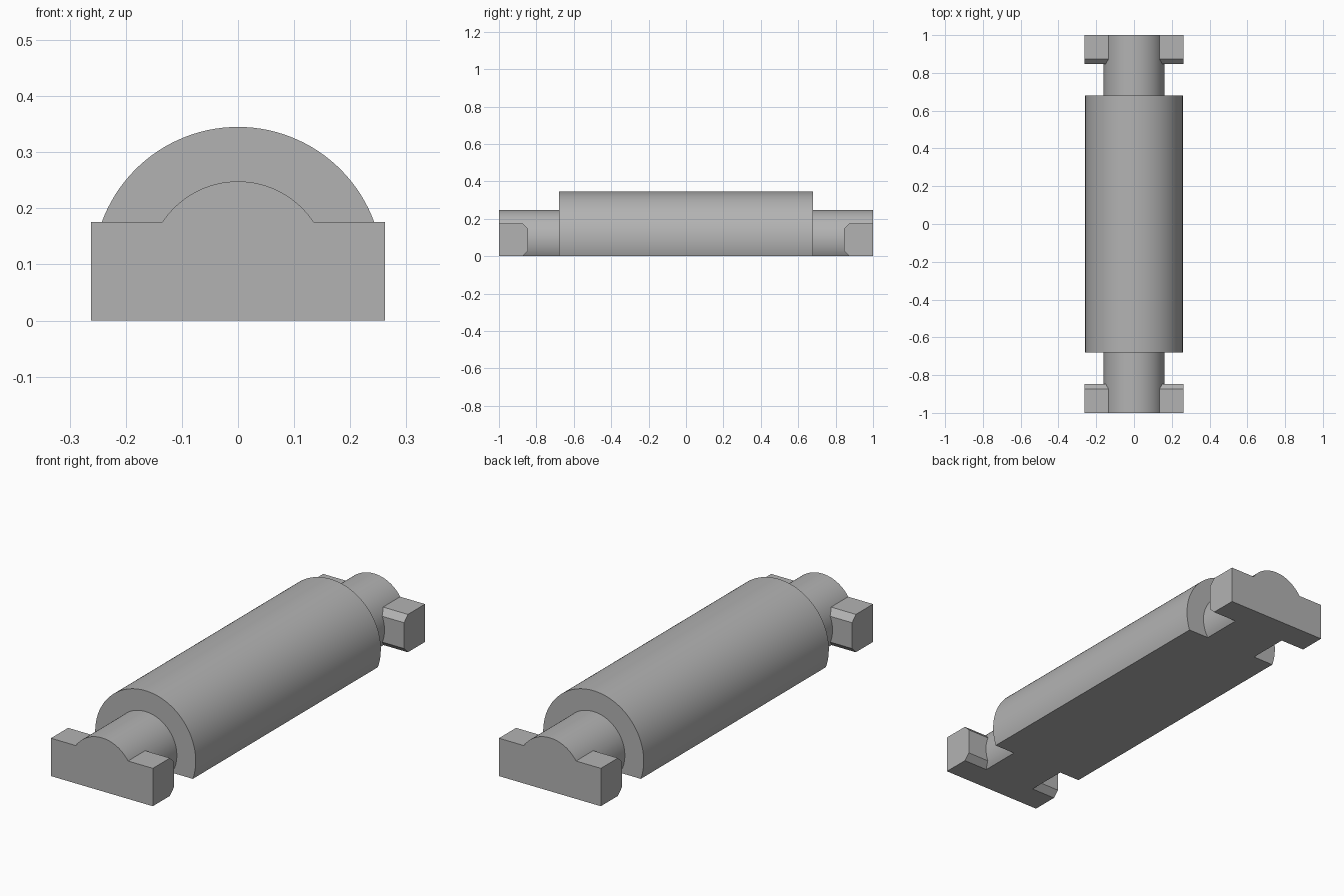
import bpy, bmesh, math

if "Cube" in bpy.data.objects:
    bpy.data.objects.remove(bpy.data.objects["Cube"], do_unlink=True)

AXIS_Z = 0.0865
BODY_R, SHAFT_R = 0.2585, 0.1615

grey = bpy.data.materials.new("plain_grey")
grey.use_nodes = True
colour = (0.45, 0.45, 0.45, 1)
grey.diffuse_color = colour
grey.node_tree.nodes["Principled BSDF"].inputs["Base Color"].default_value = colour


def prism(name, outline, offset):
    """Extrude a closed outline of 3D points along an offset."""
    bm = bmesh.new()
    face = bm.faces.new([bm.verts.new(p) for p in outline])
    new = bmesh.ops.extrude_face_region(bm, geom=[face])["geom"]
    bmesh.ops.translate(bm, vec=offset,
                        verts=[v for v in new if isinstance(v, bmesh.types.BMVert)])
    bmesh.ops.recalc_face_normals(bm, faces=bm.faces)
    mesh = bpy.data.meshes.new(name)
    bm.to_mesh(mesh)
    bm.free()
    mesh.materials.append(grey)
    obj = bpy.data.objects.new(name, mesh)
    bpy.context.collection.objects.link(obj)
    return obj


def cut_cylinder(name, radius, half_length, steps=72):
    """Round bar along y with its underside cut flat at the floor."""
    start = -math.asin(AXIS_Z / radius)
    sweep = math.pi - 2 * start
    outline = []
    for i in range(steps + 1):
        a = start + sweep * i / steps
        z = 0 if i in (0, steps) else AXIS_Z + radius * math.sin(a)
        outline.append((radius * math.cos(a), -half_length, z))
    return prism(name, outline, (0, 2 * half_length, 0))


def end_block(name, side):
    """Wide end bar with chamfered inner edges."""
    w, h, inner, c = 0.262, 0.176, 0.846, 0.028
    profile = [(1, 0), (1, h), (inner + c, h), (inner, h - c),
               (inner, c), (inner + c, 0)]
    return prism(name, [(-w, side * y, z) for y, z in profile], (2 * w, 0, 0))


# Main roller body, thin through shaft and the two end blocks
roller = cut_cylinder("roller", BODY_R, 0.68)
parts = [cut_cylinder("shaft", SHAFT_R, 1.0),
         end_block("front_block", -1), end_block("back_block", 1)]

# Fuse everything into one solid
bpy.context.view_layer.objects.active = roller
for part in parts:
    mod = roller.modifiers.new("fuse", "BOOLEAN")
    mod.operation = "UNION"
    mod.solver = "EXACT"
    mod.object = part
    bpy.ops.object.modifier_apply(modifier=mod.name)
    bpy.data.objects.remove(part, do_unlink=True)

# Smooth the round surfaces, keep edges crisp
bpy.ops.object.select_all(action="DESELECT")
roller.select_set(True)
bpy.ops.object.shade_smooth_by_angle(angle=math.radians(25))
